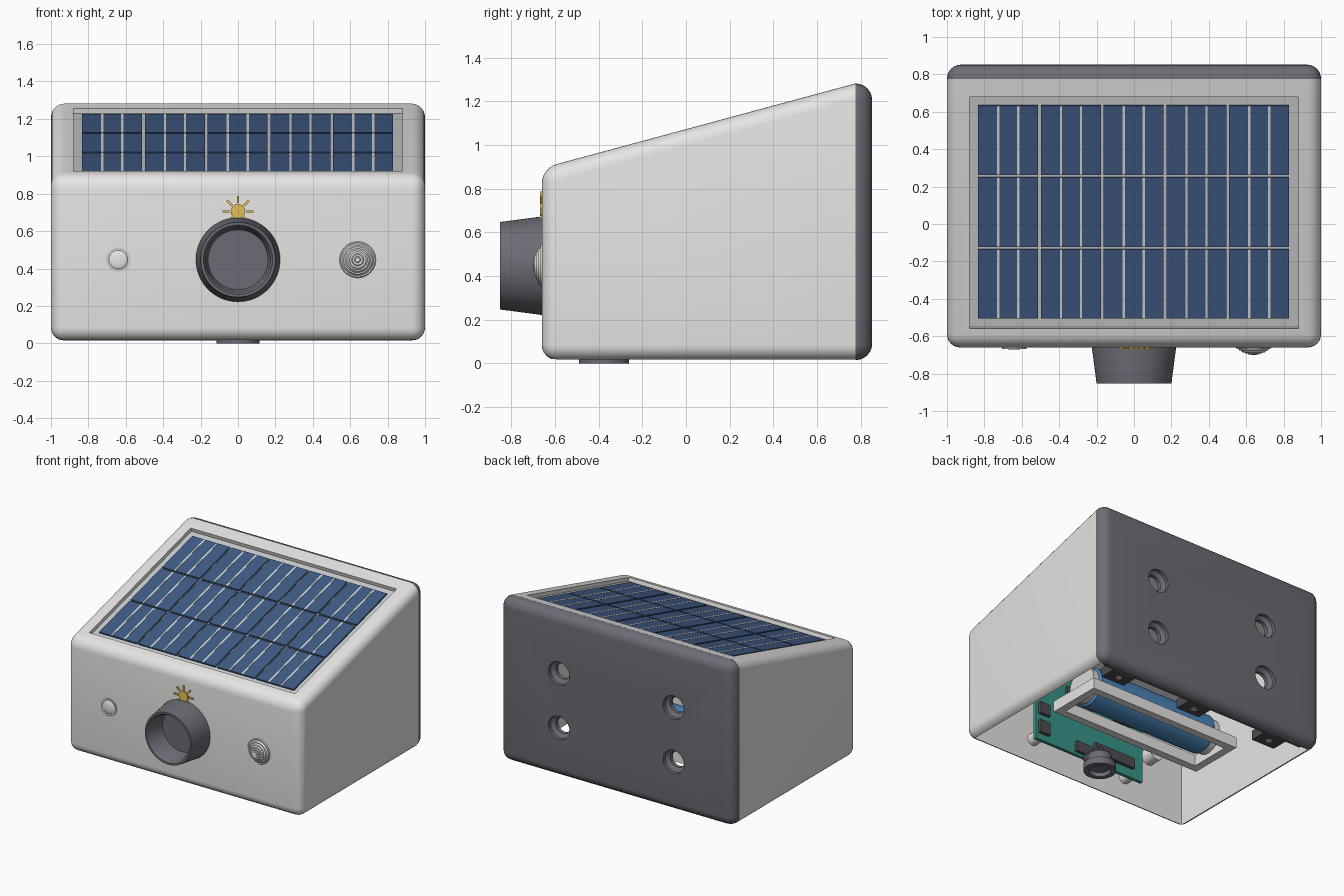
import bpy, bmesh, math
from mathutils import Matrix, Vector

cube = bpy.data.objects.get("Cube")
if cube:
    bpy.data.objects.remove(cube, do_unlink=True)


def material(name, r, g, b):
    m = bpy.data.materials.new(name)
    m.use_nodes = True
    m.diffuse_color = (r, g, b, 1)
    m.node_tree.nodes["Principled BSDF"].inputs["Base Color"].default_value = (r, g, b, 1)
    return m


SHELL = material("warm light grey", .82, .805, .785)
DARK = material("slate grey", .148, .152, .178)
FRAME = material("panel grey", .6, .61, .63)
CELL = material("solar blue", .05, .105, .235)
BUS = material("busbar silver", .72, .71, .68)
YELLOW = material("sun yellow", .75, .53, .09)
WHITE = material("lens white", .9, .9, .88)
GREEN = material("board green", .04, .3, .25)
BLUE = material("battery blue", .07, .24, .5)
BLACK = material("chip charcoal", .075, .075, .085)

TILT = math.atan(.27)
COS = math.cos(TILT)
SLOPE = Matrix.Translation((0, 0, 1.072)) @ Matrix.Rotation(TILT, 4, 'X')
TO_FRONT = Matrix.Rotation(math.pi / 2, 4, 'X')    # local z points to the front
TO_SIDE = Matrix.Rotation(math.pi / 2, 4, 'Y')
SPLIT = .775                                       # where the back plate begins


def finish(bm, name, mat, matrix=Matrix(), smooth=True):
    bmesh.ops.recalc_face_normals(bm, faces=bm.faces)
    mesh = bpy.data.meshes.new(name)
    bm.to_mesh(mesh)
    bm.free()
    mesh.transform(matrix)
    mesh.materials.append(mat)
    ob = bpy.data.objects.new(name, mesh)
    bpy.context.collection.objects.link(ob)
    if smooth:
        shade(ob)
    return ob


def shade(ob):
    bpy.ops.object.select_all(action='DESELECT')
    ob.select_set(True)
    bpy.context.view_layer.objects.active = ob
    bpy.ops.object.shade_smooth_by_angle(angle=math.radians(32))


def add_box(bm, lo, hi):
    lo, hi = Vector(lo), Vector(hi)
    m = Matrix.Translation((lo + hi) / 2) @ Matrix.Diagonal((*(hi - lo), 1))
    bmesh.ops.create_cube(bm, size=1, matrix=m)


def boxes(name, mat, pairs, matrix=Matrix()):
    bm = bmesh.new()
    for lo, hi in pairs:
        add_box(bm, lo, hi)
    return finish(bm, name, mat, matrix, False)


def lathe(name, mat, profile, matrix=Matrix(), steps=48):
    """Spin (radius, height) points about local z."""
    bm = bmesh.new()
    verts = [bm.verts.new((r, 0, h)) for r, h in profile]
    edges = [bm.edges.new(pair) for pair in zip(verts, verts[1:])]
    bmesh.ops.spin(bm, geom=verts + edges, cent=(0, 0, 0), axis=(0, 0, 1),
                   angle=math.tau, steps=steps)
    bmesh.ops.remove_doubles(bm, verts=bm.verts, dist=.0005)
    return finish(bm, name, mat, matrix)


def at_front(x, y, z):
    return Matrix.Translation((x, y, z)) @ TO_FRONT


def wedge(half, y0, y1, z0, drop):
    """Block with the sloping top, lowered by drop."""
    bm = bmesh.new()
    add_box(bm, (-half, y0, z0), (half, y1, 1))
    for v in bm.verts:
        if v.co.z > .9:
            v.co.z = 1.072 + .27 * v.co.y - drop
    return bm


def round_and_trim(bm, radius, side):
    """Round every edge, then keep the part in front of (1) or behind (-1) the split."""
    bmesh.ops.bevel(bm, geom=bm.edges[:], offset=radius, segments=6, profile=.5, affect='EDGES')
    cut = bmesh.ops.bisect_plane(bm, geom=bm.verts[:] + bm.edges[:] + bm.faces[:],
                                 plane_co=(0, SPLIT, 0), plane_no=(0, side, 0), clear_outer=True)
    rim = [e for e in cut["geom_cut"] if isinstance(e, bmesh.types.BMEdge)]
    bmesh.ops.edgeloop_fill(bm, edges=rim)


def carve(ob, cutters):
    for cutter in cutters:
        mod = ob.modifiers.new("cut", 'BOOLEAN')
        mod.object = cutter
        mod.solver = 'EXACT'
        bpy.context.view_layer.objects.active = ob
        bpy.ops.object.modifier_apply(modifier=mod.name)
        bpy.data.objects.remove(cutter, do_unlink=True)
    shade(ob)


# Housing: rounded wedge, hollow and open below and behind, with a panel recess
bm = wedge(1, -.66, 1.1, .015, 0)
round_and_trim(bm, .07, 1)
housing = finish(bm, "housing", SHELL)
carve(housing, [finish(wedge(.95, -.61, .9, -.2, .1), "cavity_cutter", SHELL, smooth=False),
                boxes("recess_cutter", SHELL,
                      [((-.88, -.56 / COS, -.035), (.88, .68 / COS, .2))], SLOPE)])

# Back plate: rounded slab with four countersunk mount holes
bm = bmesh.new()
add_box(bm, (-1, .4, .015), (1, .852, 1.281))
round_and_trim(bm, .075, -1)
plate = finish(bm, "back_plate", DARK)
hole = [(0, -.95), (.09, -.95), (.09, -.825), (.06, -.805), (.06, -.7), (0, -.7)]
carve(plate, [lathe("hole_cutter", DARK, hole, at_front(x, 0, z), 32)
              for x in (-.49, .49) for z in (.4, .82)])

# Solar panel: backing sheet, cell groups and busbars
boxes("panel_backing", FRAME, [((-.879, -.559 / COS, -.036), (.879, .679 / COS, -.028))], SLOPE)
cells, bars = [], []
for col in range(5):
    x0 = -.833 + col * .3355
    for row in range(3):
        y0 = (-.51 + row * .384) / COS
        y1 = y0 + .37 / COS
        cells.append(((x0, y0, -.03), (x0 + .321, y1, -.016)))
        for k in (1, 2):
            xb = x0 + .107 * k
            bars.append(((xb - .006, y0, -.018), (xb + .006, y1, -.0145)))
boxes("solar_cells", CELL, cells, SLOPE)
boxes("busbars", BUS, bars, SLOPE)

# Lamp hood: tapered cup with an inner lens step
lathe("lamp_hood", DARK, [(0, .03), (.16, .03), (.165, .04), (.172, .17), (.185, .19),
                          (.2, .19), (.225, 0), (.225, -.03), (0, -.03)], at_front(0, -.662, .447), 64)

# Status light: ring and small dome
lathe("status_ring", FRAME, [(.05, -.02), (.065, -.02), (.065, .008), (.05, .008)], at_front(-.64, -.66, .447))
dome = [(.052 * math.cos(a * math.pi / 12), .012 * math.sin(a * math.pi / 12)) for a in range(7)]
lathe("status_dome", WHITE, [(.052, -.02)] + dome, at_front(-.64, -.66, .447))

# Motion sensor: dome of stepped rings
rings = [(.097, -.02)]
for i in range(6):
    r, h = .097 - i * .016, .036 * (1 - ((6 - i) / 6) ** 2)
    rings += [(r, h), (r - .005, h + .006), (r - .012, h + .005)]
lathe("motion_sensor", BUS, rings + [(0, .041)], at_front(.64, -.66, .447))

# Sun badge: disc and eight rays
lathe("sun_disc", YELLOW, [(0, .009), (.039, .009), (.039, 0), (0, 0)], at_front(0, -.66, .705), 32)
bm = bmesh.new()
for i in range(8):
    old = set(bm.verts)
    add_box(bm, (.045, -.006, 0), (.082, .006, .009))
    bmesh.ops.rotate(bm, verts=[v for v in bm.verts if v not in old],
                     matrix=Matrix.Rotation(i * math.pi / 4, 3, 'Z'))
finish(bm, "sun_rays", YELLOW, at_front(0, -.66, .705), False)

# Circuit board with chips and rear bosses
boxes("circuit_board", GREEN, [((-.49, -.515, .14), (.49, -.49, .74))])
chips = [(.42, .24, .045, .05), (.42, .39, .045, .045), (.06, .2, .07, .04),
         (-.22, .25, .18, .04), (.1, .55, .12, .1), (-.3, .6, .08, .06)]
boxes("board_chips", BLACK, [((x - w, -.492, z - h), (x + w, -.465, z + h)) for x, z, w, h in chips])
for x in (-.42, .42):
    for z in (.2, .69):
        lathe("board_boss", SHELL, [(.045, 0), (.045, .12), (0, .12), (0, 0), (.045, 0)],
              at_front(x, -.5, z), 24)
for x in (-.64, .64):
    lathe("sensor_body", WHITE, [(0, -.06), (.06, -.06), (.06, .07), (0, .07)], at_front(x, -.57, .45), 24)

# Bottom push button: short open tube with a sunken cap
lathe("button", DARK, [(0, .03), (.075, .03), (.08, 0), (.115, 0), (.115, .05), (.085, .06),
                       (.085, .12), (0, .12)], Matrix.Translation((0, -.375, 0)))
boxes("button_mount", BLACK, [((-.05, -.492, .11), (.05, -.33, .16))])

# Battery and its open holder frame
X, Y0, Y1, T = .655, -.1, .34, .06
Z0, Z1 = .115, .2
boxes("battery_holder", SHELL, [((-X, Y0, Z0), (X, Y0 + T, Z1)), ((-X, Y1 - T, Z0), (X, Y1, Z1)),
                                ((-X, Y0, Z0), (T - X, Y1, Z1)), ((X - T, Y0, Z0), (X, Y1, Z1))])
axis = Matrix.Translation((0, .12, .27)) @ TO_SIDE
lathe("battery", BLUE, [(0, -.53), (.13, -.53), (.145, -.515), (.145, .515), (.13, .53), (0, .53)], axis)
lathe("battery_terminals", BUS, [(0, -.58), (.13, -.58), (.13, .58), (0, .58)], axis, 32)

# Back plate lip and clips with screws
clip_x = (-.67, .02, .71)
boxes("plate_lip", DARK, [((-.9, .74, .03), (.9, .78, .1))])
boxes("plate_clips", BLACK, [((x - .1, .61, .03), (x + .1, .75, .1)) for x in clip_x])
for x in clip_x:
    lathe("clip_screw", FRAME, [(0, .026), (.022, .026), (.022, .04), (0, .04)],
          Matrix.Translation((x, .68, 0)), 16)
